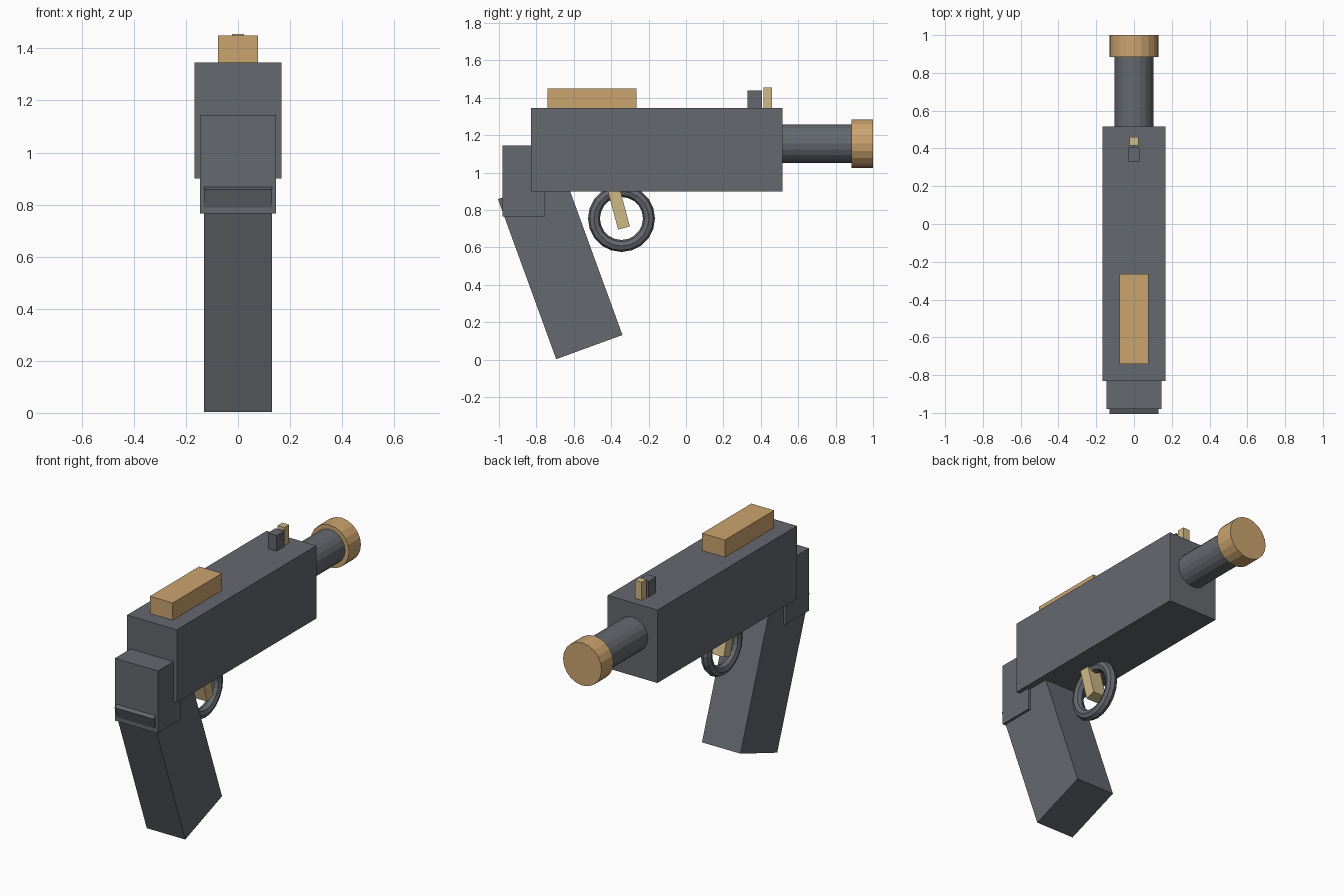
import bpy
from math import radians

cube = bpy.data.objects.get("Cube")
if cube:
    bpy.data.objects.remove(cube, do_unlink=True)


def material(name, color):
    m = bpy.data.materials.new(name)
    m.use_nodes = True
    m.diffuse_color = (*color, 1)
    m.node_tree.nodes["Principled BSDF"].inputs["Base Color"].default_value = (*color, 1)
    return m


gray = material("slate gray", (0.13, 0.139, 0.157))
gold = material("gold", (0.60, 0.37, 0.158))
tan = material("pale tan", (0.62, 0.48, 0.24))


def finish(name, mat):
    ob = bpy.context.object
    ob.name = name
    ob.data.materials.append(mat)
    return ob


def box(name, mat, width, y, z, tilt=0):
    """Box centred on x, spanning the y and z ranges, tilted about its centre."""
    bpy.ops.mesh.primitive_cube_add(
        size=1, location=(0, sum(y) / 2, sum(z) / 2), rotation=(radians(tilt), 0, 0))
    ob = finish(name, mat)
    ob.scale = (width, y[1] - y[0], z[1] - z[0])
    return ob


def tube(name, mat, radius, y, z):
    """Flat-sided cylinder lying along y."""
    bpy.ops.mesh.primitive_cylinder_add(
        vertices=20, radius=radius, depth=y[1] - y[0],
        location=(0, sum(y) / 2, z), rotation=(radians(90), 0, 0))
    return finish(name, mat)


# Main body and the block behind it
box("body", gray, 0.336, (-0.83, 0.515), (0.90, 1.345))
box("rear_block", gray, 0.29, (-0.98, -0.755), (0.765, 1.145))

# Slanted handle
box("grip", gray, 0.26, (-0.861, -0.484), (0.04, 0.95), tilt=20)

# Barrel and muzzle
tube("barrel", gray, 0.103, (0.45, 0.95), 1.155)
tube("muzzle", gold, 0.13, (0.885, 1.0), 1.155)

# Top plate and sights
box("top_plate", gold, 0.154, (-0.74, -0.265), (1.33, 1.45))
box("sight_base", gray, 0.06, (0.33, 0.405), (1.33, 1.44))
box("sight_post", tan, 0.046, (0.415, 0.46), (1.33, 1.455))

# Trigger and its ring guard
box("trigger", tan, 0.09, (-0.395, -0.33), (0.70, 0.94), tilt=15)
bpy.ops.mesh.primitive_torus_add(
    major_segments=20, minor_segments=8, major_radius=0.147, minor_radius=0.032,
    location=(0, -0.345, 0.755), rotation=(0, radians(90), 0))
finish("trigger_guard", gray)
